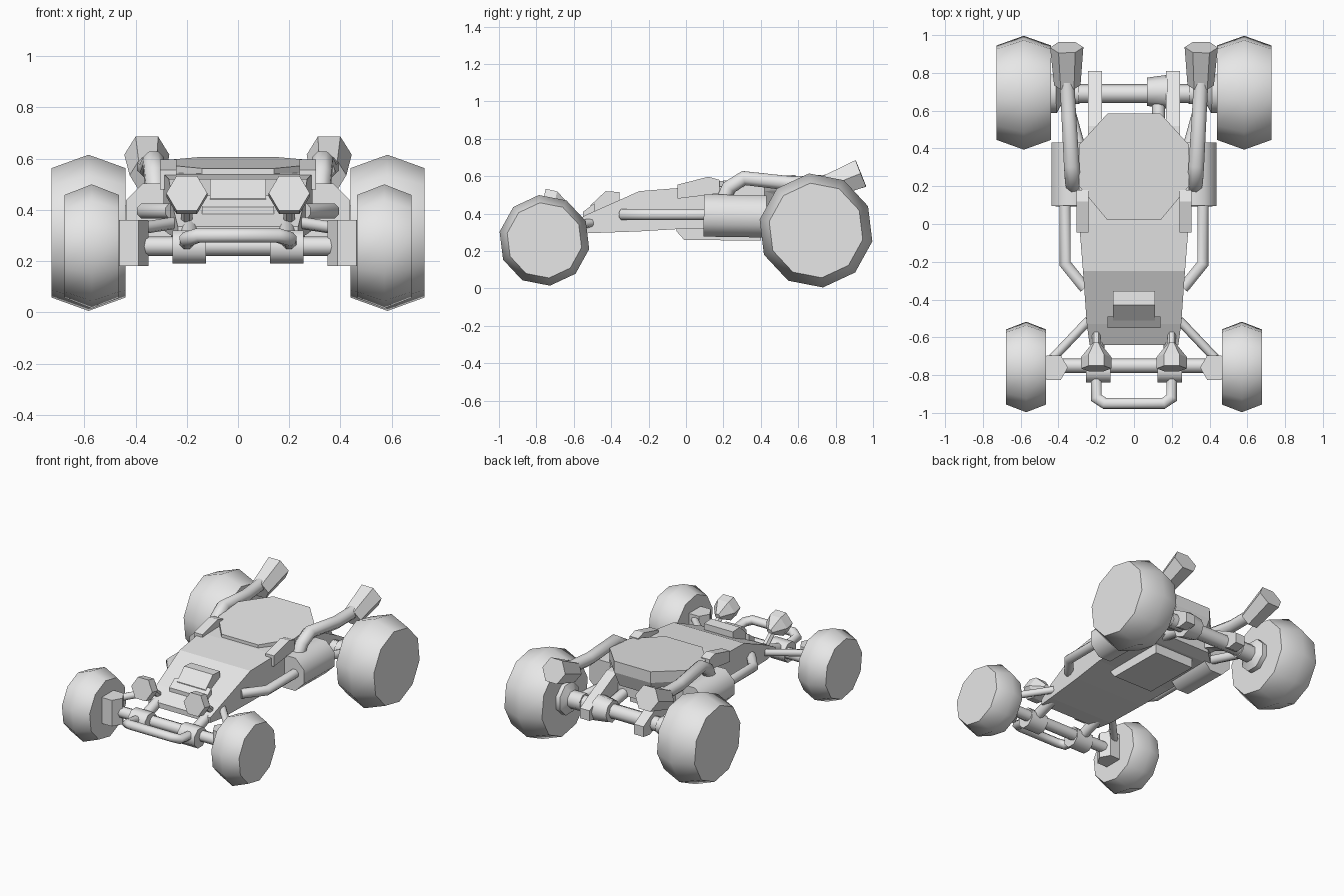
import bpy, bmesh, math
from mathutils import Vector

if "Cube" in bpy.data.objects:
    bpy.data.objects.remove(bpy.data.objects["Cube"], do_unlink=True)

grey = bpy.data.materials.new("light_grey")
grey.use_nodes = True
grey.diffuse_color = (0.8, 0.8, 0.8, 1)
grey.node_tree.nodes["Principled BSDF"].inputs["Base Color"].default_value = (0.8, 0.8, 0.8, 1)


def loft(name, rings, angle=0):
    """Skin a list of equal-length point rings and cap both ends."""
    bm = bmesh.new()
    rows = [[bm.verts.new(p) for p in ring] for ring in rings]
    n = len(rows[0])
    for a, b in zip(rows, rows[1:]):
        for i in range(n):
            j = (i + 1) % n
            bm.faces.new((a[i], a[j], b[j], b[i]))
    bm.faces.new(rows[0])
    bm.faces.new(rows[-1])
    bmesh.ops.recalc_face_normals(bm, faces=bm.faces)
    me = bpy.data.meshes.new(name)
    bm.to_mesh(me)
    bm.free()
    me.materials.append(grey)
    ob = bpy.data.objects.new(name, me)
    bpy.context.collection.objects.link(ob)
    if angle:
        bpy.ops.object.select_all(action='DESELECT')
        ob.select_set(True)
        bpy.context.view_layer.objects.active = ob
        bpy.ops.object.shade_smooth_by_angle(angle=math.radians(angle))
    return ob


def lathe(name, a, b, profile, sides=8, phase=0.0, angle=50):
    """Turn (fraction along a-b, radius) pairs around the line a-b."""
    a, b = Vector(a), Vector(b)
    d = (b - a).normalized()
    up = Vector((0, 0, 1)) if abs(d.z) < 0.9 else Vector((0, 1, 0))
    u = d.cross(up).normalized()
    v = u.cross(d)
    rings = []
    for t, r in profile:
        c = a.lerp(b, t)
        rings.append([c + r * (math.cos(w) * u + math.sin(w) * v) for w in
                      (math.radians(phase) + 2 * math.pi * i / sides for i in range(sides))])
    return loft(name, rings, angle)


def rod(name, a, b, r1, r2=None, sides=8, phase=0.0, angle=50):
    return lathe(name, a, b, [(0, r1), (1, r1 if r2 is None else r2)], sides, phase, angle)


def tube(name, points, radius, sides=8):
    """Mitred pipe through a list of points."""
    pts = [Vector(p) for p in points]
    rings = []
    for i, p in enumerate(pts):
        d0 = (p - pts[i - 1]).normalized() if i else (pts[1] - p).normalized()
        d1 = (pts[i + 1] - p).normalized() if i < len(pts) - 1 else d0
        t = (d0 + d1).normalized()
        side = t.cross(Vector((0, 0, 1))).normalized()
        up = side.cross(t)
        wide = 1 / max(0.6, t.dot(d0))
        rings.append([p + radius * (wide * math.cos(w) * side + math.sin(w) * up) for w in
                      (2 * math.pi * (k + 0.5) / sides for k in range(sides))])
    return loft(name, rings, 50)


def slab(name, x0, x1, stations):
    """Box-like bar: stations are (y, bottom z, top z)."""
    return loft(name, [[(x0, y, b), (x1, y, b), (x1, y, t), (x0, y, t)] for y, b, t in stations])


# Hull: y, half width, bottom z, top z
hull = [(-0.64, 0.235, 0.30, 0.335), (-0.53, 0.25, 0.295, 0.395), (-0.25, 0.27, 0.305, 0.52),
        (0.0, 0.29, 0.32, 0.54), (0.42, 0.29, 0.32, 0.55), (0.50, 0.20, 0.34, 0.54)]
loft("hull", [[(-w, y, b), (w, y, b), (w, y, t), (-w, y, t)] for y, w, b, t in hull])

# Underbody box
slab("underbody", -0.15, 0.15, [(-0.05, 0.305, 0.33), (-0.01, 0.26, 0.33), (0.40, 0.255, 0.33)])

# Eight-sided engine cover with tapering sides
half = [(0.14, 0.02), (0.29, 0.20), (0.29, 0.42), (0.14, 0.585)]
outline = half + [(-x, y) for x, y in reversed(half)]
loft("engine_cover", [
    [(x * 0.88, 0.3 + (y - 0.3) * 0.88, 0.43) for x, y in outline],
    [(x, y, 0.50 + 0.05 * y) for x, y in outline],
    [(x, y, 0.56 + 0.08 * y) for x, y in outline]])

# Nose hatch and its lip
slab("nose_hatch", -0.11, 0.11, [(-0.51, 0.38, 0.445), (-0.43, 0.42, 0.52), (-0.355, 0.44, 0.515)])
slab("hatch_lip", -0.14, 0.14, [(-0.55, 0.37, 0.41), (-0.49, 0.39, 0.455)])

# Front axle and bumper
rod("front_axle", (-0.40, -0.75, 0.258), (0.40, -0.75, 0.258), 0.038)
tube("front_bumper", [(-0.20, -0.80, 0.27), (-0.20, -0.92, 0.285), (-0.155, -0.95, 0.30),
                      (0.155, -0.95, 0.30), (0.20, -0.92, 0.285), (0.20, -0.80, 0.27)], 0.03)

# Rear axle and off-centre gear case
rod("rear_axle", (-0.46, 0.69, 0.32), (0.46, 0.69, 0.32), 0.05)
rod("gear_case", (0.07, 0.70, 0.32), (0.18, 0.70, 0.32), 0.075, 0.09)
rod("drive_shaft", (0.13, 0.45, 0.36), (0.13, 0.69, 0.32), 0.035)

TYRE = [(0, 0.83), (0.5, 1.0), (1, 0.83)]
for s, side in ((1, "left"), (-1, "right")):
    # Wheels
    for end, y, z, r, x0, x1 in (("front", -0.757, 0.257, 0.244, 0.465, 0.677),
                                 ("rear", 0.695, 0.31, 0.307, 0.44, 0.727)):
        lathe(f"{end}_wheel_{side}", (s * x0, y, z), (s * x1, y, z),
              [(t, k * r) for t, k in TYRE], 10, 83 if s > 0 else 97, 42)

    # Front steering hub, knuckle and wishbone arm
    rod(f"front_hub_{side}", (s * 0.425, -0.76, 0.18), (s * 0.425, -0.76, 0.36),
        0.075, sides=6, angle=0)
    rod(f"front_knuckle_{side}", (s * 0.125, -0.775, 0.255), (s * 0.255, -0.775, 0.255),
        0.07, sides=8, phase=22.5)
    rod(f"front_arm_{side}", (s * 0.24, -0.51, 0.35), (s * 0.43, -0.71, 0.32), 0.024)
    rod(f"nose_strut_{side}", (s * 0.19, -0.58, 0.33), (s * 0.19, -0.76, 0.27), 0.035)

    # Headlamp with its bracket
    lathe(f"headlamp_{side}", (s * 0.20, -0.765, 0.465), (s * 0.20, -0.63, 0.435),
          [(0, 0.08), (0.45, 0.08), (1, 0.02)], 6, 0, 20)
    rod(f"lamp_bracket_{side}", (s * 0.20, -0.585, 0.36), (s * 0.20, -0.68, 0.44), 0.022, sides=6)

    # Side pipe
    tube(f"side_pipe_{side}", [(s * 0.26, -0.34, 0.395), (s * 0.365, -0.21, 0.395),
                               (s * 0.365, 0.12, 0.395)], 0.032)

    # Side pod
    rod(f"side_pod_{side}", (s * 0.325, 0.095, 0.39), (s * 0.325, 0.43, 0.385),
        0.122, sides=8, phase=22.5, angle=46)

    # Shoulder scoop
    x0, x1 = sorted((s * 0.24, s * 0.305))
    slab(f"shoulder_scoop_{side}", x0, x1, [(-0.045, 0.48, 0.555), (0.12, 0.50, 0.597),
                                            (0.18, 0.51, 0.58)])

    # Exhaust pipe and muffler
    tube(f"exhaust_pipe_{side}", [(s * 0.32, 0.20, 0.47), (s * 0.325, 0.23, 0.54),
                                  (s * 0.33, 0.31, 0.59), (s * 0.345, 0.57, 0.56),
                                  (s * 0.355, 0.76, 0.57)], 0.042)
    rod(f"muffler_{side}", (s * 0.353, 0.735, 0.535), (s * 0.356, 0.935, 0.615),
        0.07, 0.088, sides=6, angle=0)

    # Rear suspension arm and wheel hub
    x0, x1 = sorted((s * 0.17, s * 0.243))
    slab(f"rear_arm_{side}", x0, x1, [(0.36, 0.38, 0.50), (0.52, 0.36, 0.49),
                                      (0.74, 0.26, 0.38), (0.81, 0.27, 0.34)])
    lathe(f"rear_hub_{side}", (s * 0.29, 0.69, 0.32), (s * 0.46, 0.69, 0.315),
          [(0, 0.06), (0.55, 0.06), (0.7, 0.11), (1, 0.11)], 8, 22.5, 46)
    rod(f"rear_link_{side}", (s * 0.28, 0.38, 0.36), (s * 0.36, 0.67, 0.32), 0.03)
